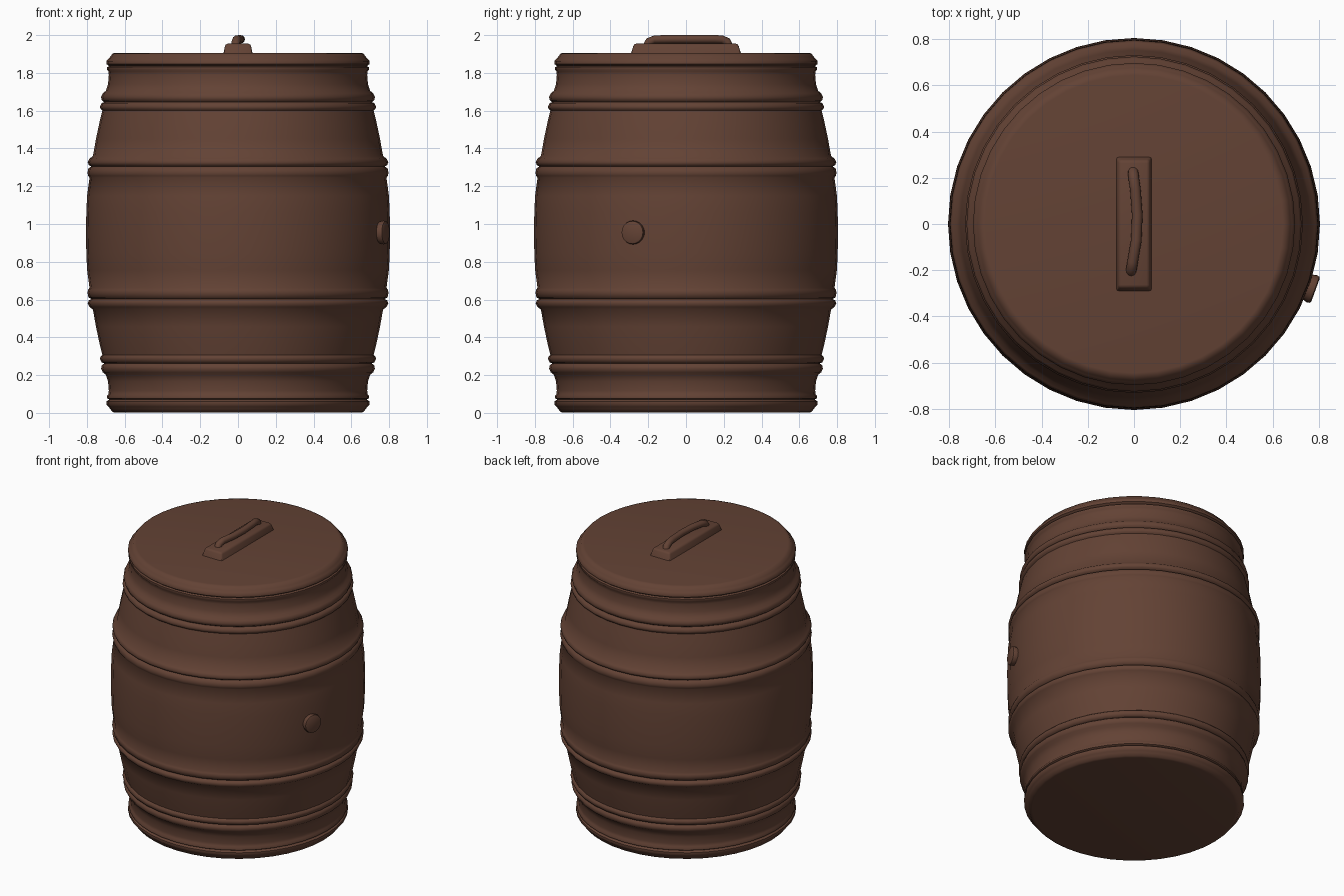
import bpy, bmesh, math
from mathutils import Vector, Matrix

if "Cube" in bpy.data.objects:
    bpy.data.objects.remove(bpy.data.objects["Cube"])

brown = bpy.data.materials.new("dark brown wood")
brown.diffuse_color = (0.125, 0.055, 0.035, 1)
brown.use_nodes = True
brown.node_tree.nodes["Principled BSDF"].inputs["Base Color"].default_value = brown.diffuse_color


def finish(name, bm, angle=40):
    bmesh.ops.recalc_face_normals(bm, faces=bm.faces)
    mesh = bpy.data.meshes.new(name)
    bm.to_mesh(mesh)
    bm.free()
    ob = bpy.data.objects.new(name, mesh)
    bpy.context.collection.objects.link(ob)
    mesh.materials.append(brown)
    bpy.ops.object.select_all(action='DESELECT')
    ob.select_set(True)
    bpy.context.view_layer.objects.active = ob
    bpy.ops.object.shade_smooth_by_angle(angle=math.radians(angle))
    return ob


def lathe(bm, profile, sides):
    """Closed turned solid from (radius, height) points, capped at both ends."""
    rings = []
    for r, z in profile:
        rings.append([bm.verts.new((r * math.cos(2 * math.pi * i / sides),
                                    r * math.sin(2 * math.pi * i / sides), z))
                      for i in range(sides)])
    for a, b in zip(rings, rings[1:]):
        for i in range(sides):
            j = (i + 1) % sides
            bm.faces.new((a[i], a[j], b[j], b[i]))
    bm.faces.new(rings[0][::-1])
    bm.faces.new(rings[-1])


# Barrel: bulged wall with doubled rounded hoops, mirrored about mid height
MID = 0.955
upper = [(0.803, 1.06), (0.799, 1.15), (0.786, 1.245),
         (0.793, 1.255), (0.797, 1.27), (0.792, 1.295), (0.776, 1.304),
         (0.79, 1.312), (0.796, 1.327), (0.786, 1.346), (0.768, 1.36),
         (0.752, 1.45), (0.733, 1.54), (0.718, 1.60),
         (0.728, 1.609), (0.731, 1.622), (0.722, 1.640), (0.708, 1.645),
         (0.721, 1.655), (0.725, 1.673), (0.716, 1.692), (0.700, 1.705),
         (0.688, 1.74), (0.684, 1.79), (0.686, 1.808),
         (0.694, 1.818), (0.693, 1.830), (0.682, 1.836),
         (0.696, 1.846), (0.697, 1.862), (0.686, 1.874), (0.677, 1.885),
         (0.664, 1.903), (0.645, 1.906)]
lower = [(r, max(0.0, 2 * MID - z - 0.003)) for r, z in reversed(upper)]
bm = bmesh.new()
lathe(bm, lower + [(0.805, MID)] + upper, 40)
finish("barrel", bm, 50)

# Handle plate: bevelled slab narrowing toward the top
bm = bmesh.new()
bmesh.ops.create_cube(bm, size=1)
for v in bm.verts:
    k = 1.0 if v.co.z < 0 else 0.85
    v.co = Vector((v.co.x * 0.156 * k, v.co.y * (0.585 if v.co.z < 0 else 0.55),
                   1.927 + v.co.z * 0.055))
bmesh.ops.bevel(bm, geom=[e for e in bm.edges if max(v.co.z for v in e.verts) > 1.93],
                offset=0.012, segments=2, affect='EDGES', profile=0.5)
finish("handle_plate", bm)

# Handle grip: rounded bar, slightly bowed sideways, with ends dropping to the plate
path = [(-0.012, -0.205, 1.945), (-0.011, -0.195, 1.965), (-0.006, -0.165, 1.977),
        (0.010, -0.07, 1.978), (0.014, 0.04, 1.978), (0.006, 0.15, 1.978),
        (0.0, 0.19, 1.977), (-0.003, 0.217, 1.965), (-0.004, 0.226, 1.945)]
bm = bmesh.new()
rings = []
for n, p in enumerate(path):
    t = (Vector(path[min(n + 1, 8)]) - Vector(path[max(n - 1, 0)])).normalized()
    up = Vector((1, 0, 0)).cross(t).normalized()
    side = t.cross(up)
    rings.append([bm.verts.new(Vector(p) + side * 0.023 * math.cos(a) + up * 0.022 * math.sin(a))
                  for a in (2 * math.pi * i / 12 for i in range(12))])
for a, b in zip(rings, rings[1:]):
    for i in range(12):
        bm.faces.new((a[i], a[(i + 1) % 12], b[(i + 1) % 12], b[i]))
bm.faces.new(rings[0])
bm.faces.new(rings[-1])
finish("handle_grip", bm)

# Bung: small tapered plug pointing outward from the side
bm = bmesh.new()
lathe(bm, [(0.058, 0.74), (0.058, 0.80), (0.063, 0.82), (0.060, 0.832), (0.052, 0.836)], 20)
bm.transform(Matrix.Translation((0, 0, MID)) @ Matrix.Rotation(math.radians(-20), 4, 'Z')
             @ Matrix.Rotation(math.radians(90), 4, 'Y'))
finish("bung", bm)
